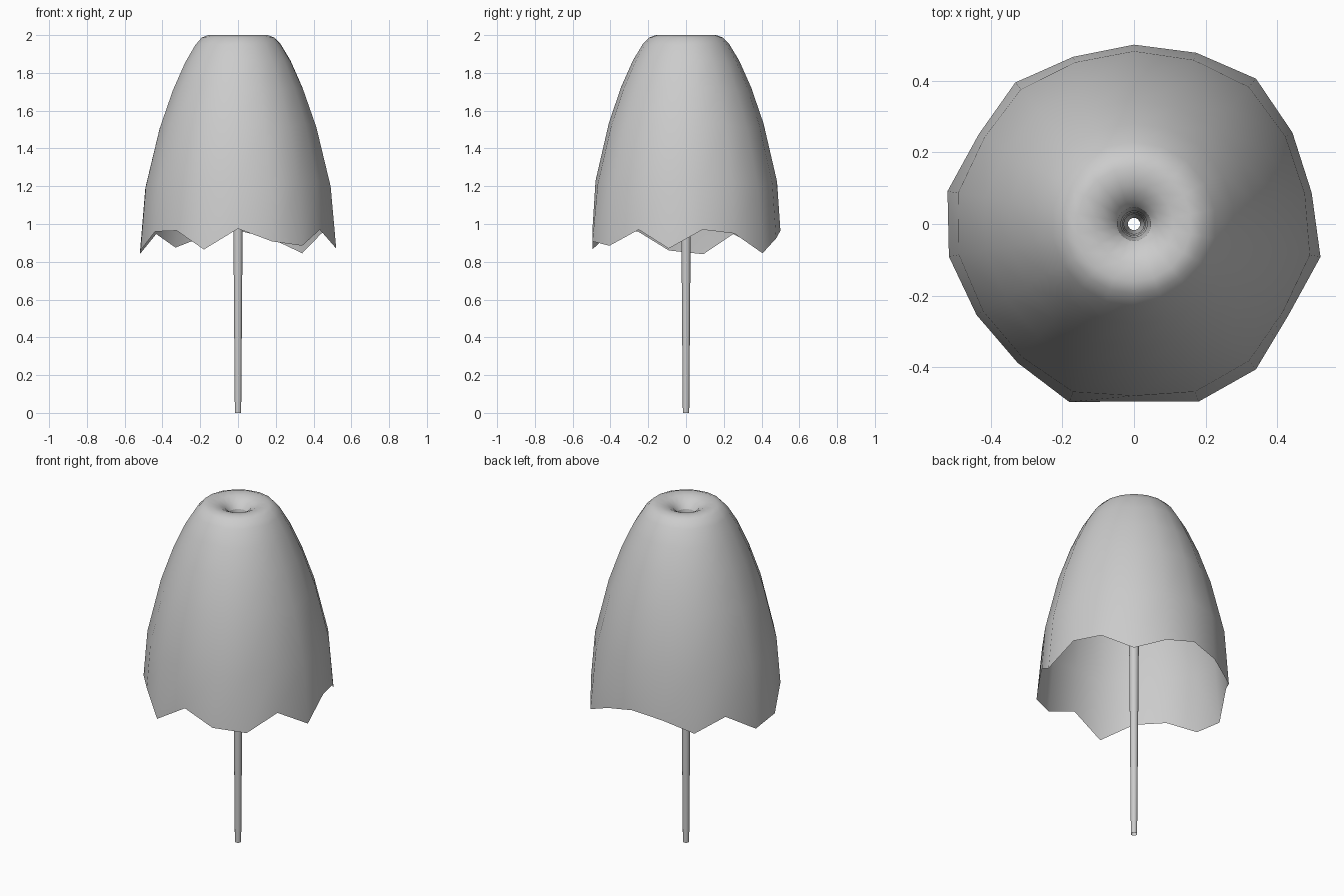
import bpy, bmesh
from math import sin, cos, radians

if "Cube" in bpy.data.objects:
    bpy.data.objects.remove(bpy.data.objects["Cube"])

SIDES = 18


def skin(name, rings):
    """Join rings of points into an open, smooth-shaded tube."""
    bm = bmesh.new()
    rows = [[bm.verts.new(p) for p in ring] for ring in rings]
    for a, b in zip(rows, rows[1:]):
        for i in range(SIDES):
            j = (i + 1) % SIDES
            bm.faces.new((a[i], a[j], b[j], b[i]))
    mesh = bpy.data.meshes.new(name)
    bm.to_mesh(mesh)
    bm.free()
    for f in mesh.polygons:
        f.use_smooth = True
    obj = bpy.data.objects.new(name, mesh)
    bpy.context.collection.objects.link(obj)
    return obj


def point(i, r, z):
    a = radians(10 + 20 * i)
    return (r * cos(a), r * sin(a), z)


def ring(r, z):
    return [point(i, r, z) for i in range(SIDES)]


# ragged rim: radius and height every 20 degrees, from 10 degrees round
rim_r = [.503, .51, .529, .508, .50, .496, .515, .50, .528,
         .524, .507, .505, .528, .495, .527, .529, .50, .528]
rim_z = [.97, .95, .845, .924, .965, .938, .875, .947, .84,
         .86, .96, .965, .865, .975, .908, .885, .97, .87]

# cap: ragged rim, bell-shaped wall, dimpled crown
wall = [(.49, 1.21), (.416, 1.52), (.348, 1.715), (.283, 1.86), (.229, 1.95)]
crown = [(.195, 1.987), (.16, 2.0), (.11, 1.992), (.07, 1.972), (.047, 1.94)]
rings = [[point(i, rim_r[i], rim_z[i]) for i in range(SIDES)]]
for k, (r, z) in enumerate(wall):
    f = 0.6 * (1 - k / len(wall))  # rim wobble fades upward
    rings.append([point(i, r * (1 + f * (rim_r[i] / .514 - 1)),
                        z + f * .45 * (rim_z[i] - .91)) for i in range(SIDES)])
rings += [ring(r, z) for r, z in crown]
skin("cap", rings)

# hollow stem, rising inside the cap and flaring into the dimple
stem = [(.017, 0), (.021, .5), (.025, 1.0), (.028, 1.4), (.032, 1.75),
        (.037, 1.88), (.047, 1.94)]
skin("stem", [ring(r, z) for r, z in stem])
